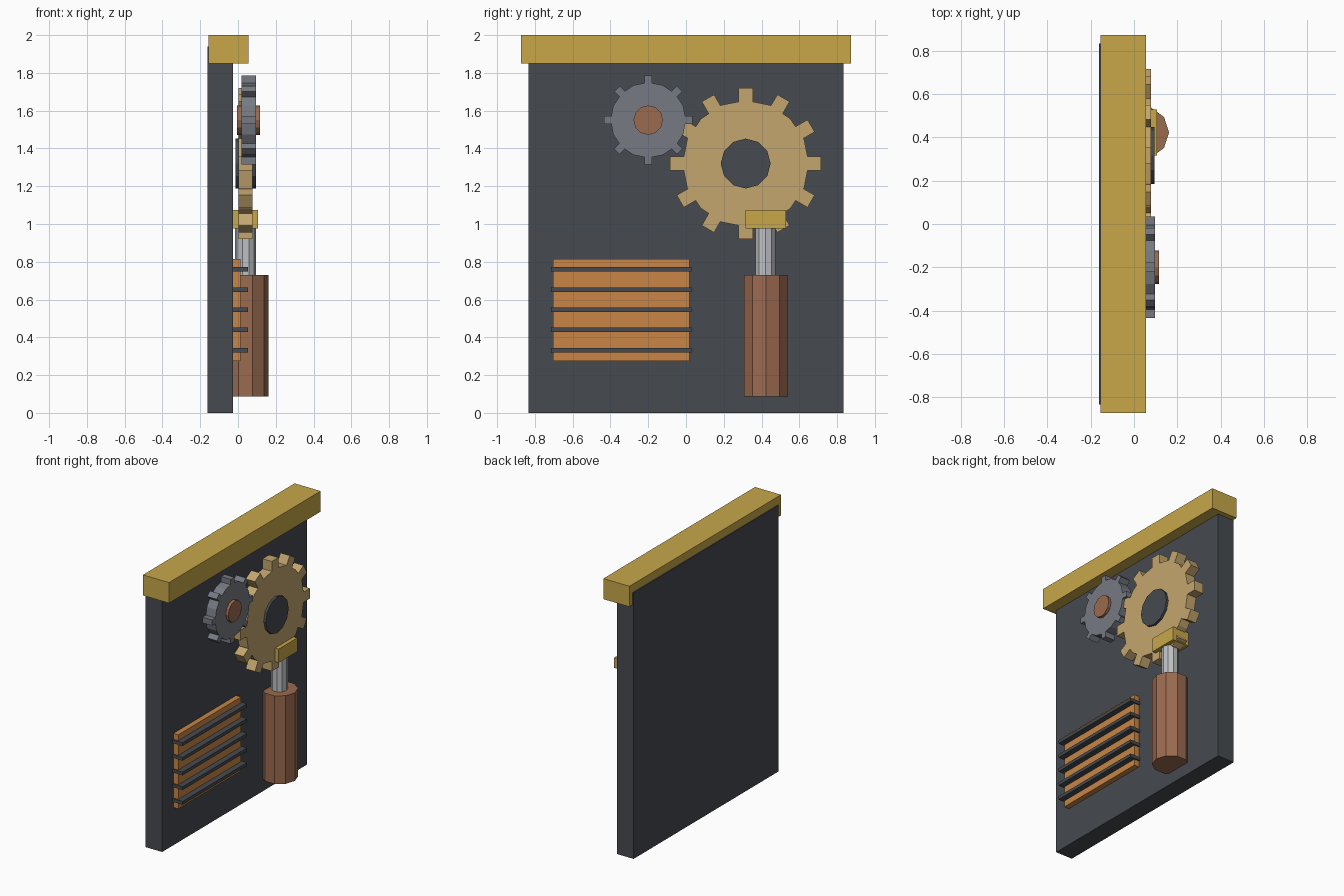
import bpy
import bmesh
from math import cos, sin, pi, tau
from mathutils import Matrix

cube = bpy.data.objects.get("Cube")
if cube:
    bpy.data.objects.remove(cube, do_unlink=True)


def material(name, rgb):
    m = bpy.data.materials.new(name)
    m.use_nodes = True
    color = (*rgb, 1)
    m.diffuse_color = color
    m.node_tree.nodes["Principled BSDF"].inputs["Base Color"].default_value = color
    return m


iron = material("dark iron", (0.061, 0.069, 0.08))
brass = material("brass", (0.58, 0.39, 0.068))
bronze = material("pale bronze", (0.55, 0.38, 0.156))
steel = material("grey steel", (0.18, 0.195, 0.225))
copper = material("copper", (0.33, 0.145, 0.08))
orange = material("orange copper", (0.58, 0.235, 0.058))
silver = material("silver", (0.52, 0.53, 0.55))


def finish(bm, name, mat):
    bmesh.ops.recalc_face_normals(bm, faces=bm.faces)
    mesh = bpy.data.meshes.new(name)
    bm.to_mesh(mesh)
    bm.free()
    mesh.materials.append(mat)
    obj = bpy.data.objects.new(name, mesh)
    bpy.context.collection.objects.link(obj)
    return obj


def add_box(bm, x, y, z, turn=None):
    """Box from (min, max) ranges, optionally transformed."""
    center = Matrix.Translation([sum(r) / 2 for r in (x, y, z)])
    size = Matrix.Diagonal([r[1] - r[0] for r in (x, y, z)] + [1])
    bmesh.ops.create_cube(bm, size=1, matrix=(turn or Matrix()) @ center @ size)


def box(name, mat, x, y, z):
    bm = bmesh.new()
    add_box(bm, x, y, z)
    return finish(bm, name, mat)


def add_disc(bm, x, y, z, radius, sides):
    """Polygonal disc with its axis along x."""
    ring = [bm.verts.new((x[0], y + radius * cos(tau * i / sides),
                          z + radius * sin(tau * i / sides))) for i in range(sides)]
    face = bm.faces.new(ring)
    out = bmesh.ops.extrude_face_region(bm, geom=[face], use_keep_orig=True)
    top = [v for v in out["geom"] if isinstance(v, bmesh.types.BMVert)]
    bmesh.ops.translate(bm, verts=top, vec=(x[1] - x[0], 0, 0))


def disc(name, mat, x, y, z, radius, sides=12):
    bm = bmesh.new()
    add_disc(bm, x, y, z, radius, sides)
    return finish(bm, name, mat)


def gear(name, mat, x, y, z, body, tip, teeth, width, sides):
    bm = bmesh.new()
    add_disc(bm, x, y, z, body, sides)
    for i in range(teeth):
        turn = Matrix.Translation((0, y, z)) @ Matrix.Rotation(tau * i / teeth, 4, "X")
        add_box(bm, x, (-width / 2, width / 2), (body * 0.9, tip), turn)
    return finish(bm, name, mat)


def post(name, mat, x, y, z, radius, sides):
    """Upright cylinder with a corner pointing along y."""
    bm = bmesh.new()
    place = Matrix.Translation((x, y, sum(z) / 2)) @ Matrix.Rotation(pi / 2, 4, "Z")
    bmesh.ops.create_cone(bm, cap_ends=True, segments=sides, radius1=radius,
                          radius2=radius, depth=z[1] - z[0], matrix=place)
    return finish(bm, name, mat)


# Back panel and top rail
box("back_panel", iron, (-0.162, -0.027), (-0.835, 0.835), (0, 1.94))
box("top_rail", brass, (-0.155, 0.055), (-0.873, 0.873), (1.85, 2))

# Meshing gears with their hubs
gear("large_gear", bronze, (0.003, 0.078), 0.316, 1.32, 0.335, 0.4, 12, 0.075, 16)
disc("large_gear_hub", iron, (-0.012, 0.095), 0.316, 1.32, 0.132)
gear("small_gear", steel, (0.018, 0.096), -0.2, 1.55, 0.2, 0.235, 8, 0.042, 16)
disc("small_gear_hub", copper, (-0.006, 0.116), -0.2, 1.55, 0.078)

# Piston
post("piston_cylinder", copper, 0.04, 0.423, (0.088, 0.73), 0.122, 10)
post("piston_rod", silver, 0.04, 0.42, (0.7, 1.0), 0.056, 10)
box("piston_head", brass, (-0.027, 0.107), (0.316, 0.53), (0.975, 1.075))

# Vent with horizontal slats
box("vent_plate", orange, (-0.03, 0.012), (-0.705, 0.018), (0.275, 0.815))
for i in range(5):
    mid = 0.332 + 0.107 * i
    box(f"vent_slat_{i + 1}", iron, (-0.03, 0.054), (-0.715, 0.028),
        (mid - 0.012, mid + 0.012))
